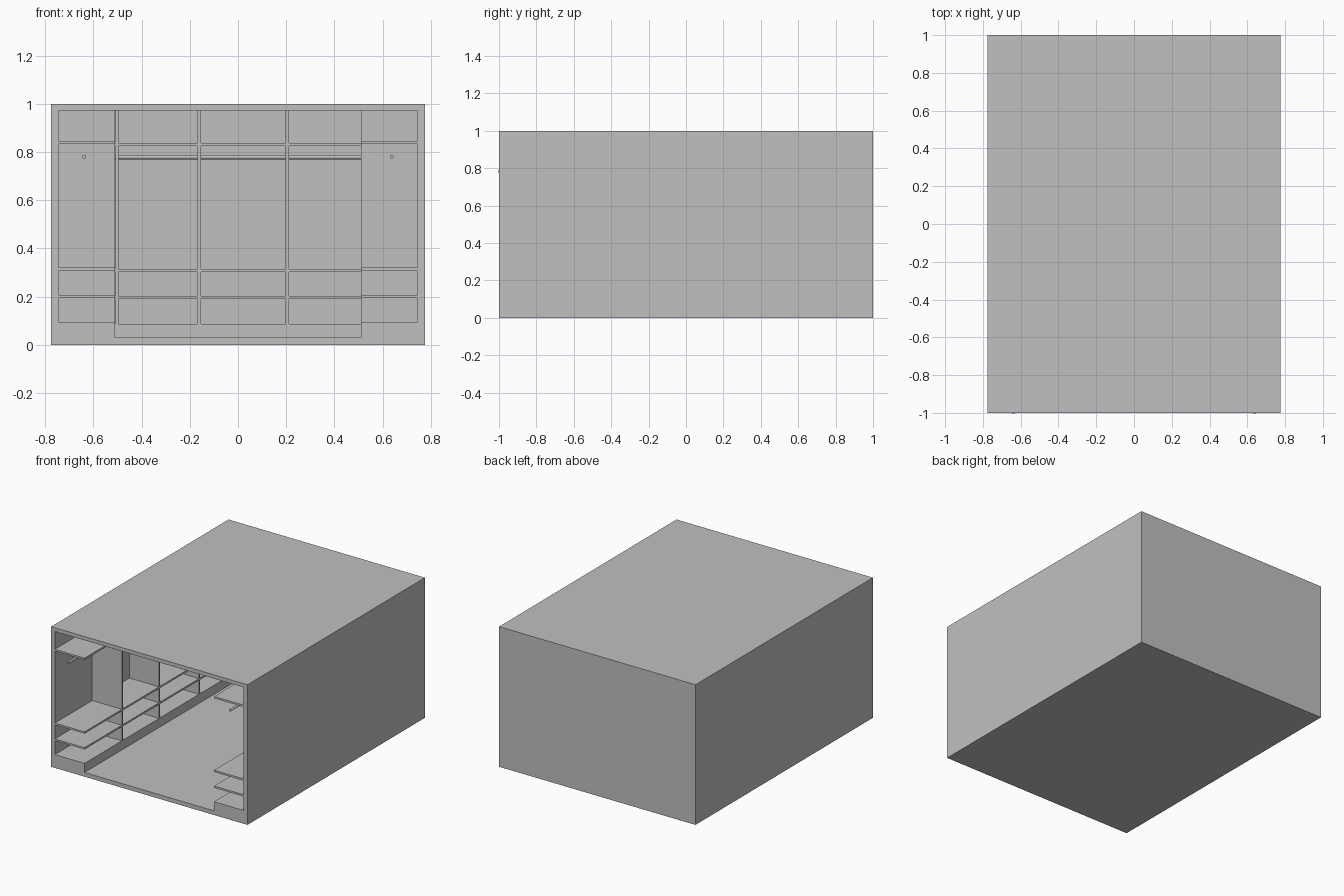
import bpy
from mathutils import Vector

cube = bpy.data.objects.get("Cube")
if cube:
    bpy.data.objects.remove(cube, do_unlink=True)

GREY = (0.527, 0.527, 0.527, 1)
mat = bpy.data.materials.new("plain grey")
mat.use_nodes = True
mat.diffuse_color = GREY
mat.node_tree.nodes["Principled BSDF"].inputs["Base Color"].default_value = GREY


def box(name, x, y, z):
    """Board spanning the given (low, high) ranges."""
    bpy.ops.mesh.primitive_cube_add(size=1)
    ob = bpy.context.object
    ob.name = name
    spans = [sorted(r) for r in (x, y, z)]
    ob.location = [(a + b) / 2 for a, b in spans]
    ob.scale = [b - a for a, b in spans]
    ob.data.materials.append(mat)
    return ob


def rod(name, start, end, radius):
    """Round hanging rail between two points."""
    a, b = Vector(start), Vector(end)
    bpy.ops.mesh.primitive_cylinder_add(vertices=24, radius=radius, depth=(b - a).length,
                                        location=(a + b) / 2)
    ob = bpy.context.object
    ob.name = name
    ob.rotation_euler = (b - a).to_track_quat('Z', 'Y').to_euler()
    ob.data.materials.append(mat)
    bpy.ops.object.shade_smooth_by_angle()


W, IN_W, UNIT = 0.775, 0.745, 0.511      # outer wall, inner wall, unit front
FLOOR, CEIL, BACK = 0.03, 0.973, 0.97
BACK_FRONT = 0.75                        # front plane of the back unit
SIDE_BASE, BACK_BASE = 0.095, 0.087      # plinth tops
T = 0.013                                # board thickness

# Room shell: one block hollowed out, leaving the plinths as part of it
shell = box("room_shell", (-W, W), (-1, 1), (0, 1))
cutters = [
    box("room_cutter", (-IN_W, IN_W), (-1.1, BACK), (SIDE_BASE, CEIL)),
    box("aisle_cutter", (-UNIT, UNIT), (-1.1, BACK_FRONT), (FLOOR, 0.5)),
    box("back_bay_cutter", (-UNIT, UNIT), (0.6, BACK), (BACK_BASE, 0.5)),
]
for cutter in cutters:
    mod = shell.modifiers.new(cutter.name, 'BOOLEAN')
    mod.operation = 'DIFFERENCE'
    mod.solver = 'EXACT'
    mod.object = cutter
    cutter.hide_render = True
    cutter.hide_set(True)

# Side units, mirrored
for side, s in (("right", -1), ("left", 1)):
    for i, z in enumerate((0.194, 0.307, 0.833)):
        box(f"{side}_shelf_{i + 1}", (s * UNIT, s * IN_W), (-1, BACK), (z, z + T))
    for i, y in enumerate((-0.58, -0.16, 0.29, 0.737)):
        box(f"{side}_divider_{i + 1}", (s * UNIT, s * IN_W), (y, y + T), (SIDE_BASE, CEIL))
    rod(f"{side}_hanging_rod", (s * 0.638, -1.003, 0.781), (s * 0.638, 0.74, 0.781), 0.008)

# Back unit between the side units
for i, z in enumerate((0.19, 0.302, 0.825)):
    box(f"back_shelf_{i + 1}", (-UNIT, UNIT), (BACK_FRONT, BACK), (z, z + T))
for i, x in enumerate((-0.509, -0.167, 0.198)):
    box(f"back_divider_{i + 1}", (x, x + T), (BACK_FRONT, BACK), (BACK_BASE, CEIL))
rod("back_hanging_rod", (-UNIT, 0.86, 0.779), (UNIT, 0.86, 0.779), 0.009)
